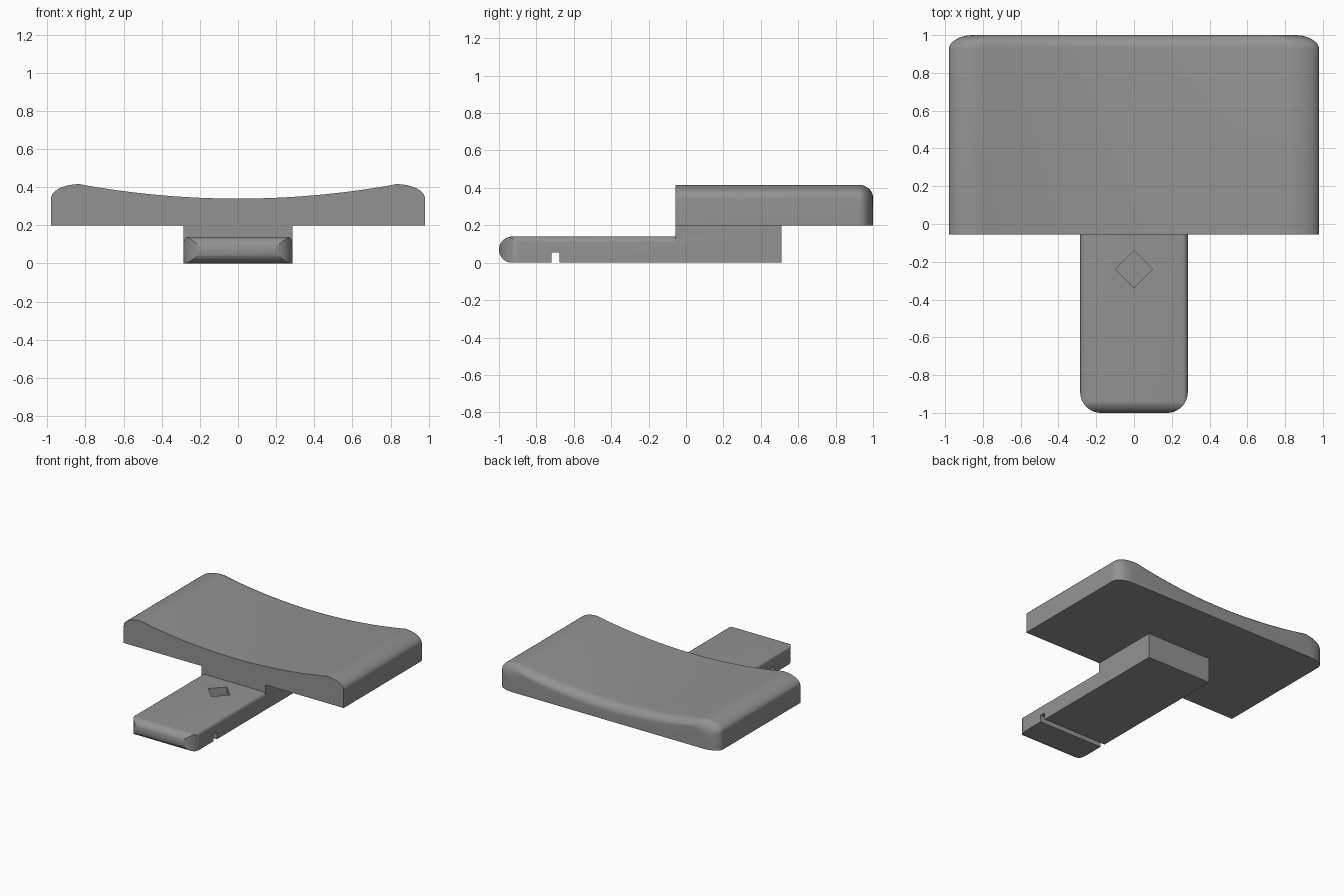
import bpy, bmesh, math
from mathutils import Vector

if "Cube" in bpy.data.objects:
    bpy.data.objects.remove(bpy.data.objects["Cube"])

grey = bpy.data.materials.new("neutral grey")
grey.diffuse_color = (0.29, 0.29, 0.29, 1)
grey.use_nodes = True
grey.node_tree.nodes["Principled BSDF"].inputs["Base Color"].default_value = grey.diffuse_color


def finish(name, bm):
    bmesh.ops.recalc_face_normals(bm, faces=bm.faces)
    me = bpy.data.meshes.new(name)
    bm.to_mesh(me)
    bm.free()
    me.materials.append(grey)
    ob = bpy.data.objects.new(name, me)
    bpy.context.collection.objects.link(ob)
    return ob


def extrude(name, outline, to3d, start, end):
    """Prism: 2D outline swept from start to end, to3d(a, b, depth) sets the axes."""
    bm = bmesh.new()
    face = bm.faces.new([bm.verts.new(to3d(a, b, start)) for a, b in outline])
    ext = bmesh.ops.extrude_face_region(bm, geom=[face])
    shift = Vector(to3d(0, 0, end)) - Vector(to3d(0, 0, start))
    bmesh.ops.translate(bm, vec=shift, verts=[g for g in ext["geom"] if isinstance(g, bmesh.types.BMVert)])
    return finish(name, bm)


def arc(cx, cy, rx, ry, a0, a1, n=10):
    angles = [math.radians(a0 + (a1 - a0) * i / n) for i in range(n + 1)]
    return [(cx + rx * math.cos(a), cy + ry * math.sin(a)) for a in angles]


def boolean(target, tool, operation):
    mod = target.modifiers.new(operation, 'BOOLEAN')
    mod.operation, mod.solver, mod.object = operation, 'EXACT', tool
    bpy.context.view_layer.objects.active = target
    bpy.ops.object.modifier_apply(modifier=mod.name)
    bpy.data.objects.remove(tool)


def smooth(ob):
    bpy.ops.object.select_all(action='DESELECT')
    ob.select_set(True)
    bpy.context.view_layer.objects.active = ob
    bpy.ops.object.shade_smooth_by_angle(angle=math.radians(30))


def along_x(a, b, d): return (d, a, b)
def along_y(a, b, d): return (a, d, b)
def along_z(a, b, d): return (a, b, d)


# Curved pad: dished top with rounded shoulders, lofted along y
W, FRONT, BACK = 0.98, -0.055, 1.0
half = [(0.78 * i / 16, 0.34 + 0.1094 * (0.78 * i / 16) ** 2) for i in range(17)]
half += arc(0.83, 0.341, 0.15, 0.075, 90, 0, 12)
top = [(-x, z) for x, z in reversed(half[1:])] + half
stations = [(FRONT, W, 0)]
for i in range(11):                       # rounded back edge and back corners
    a = math.radians(9 * i)
    stations.append((BACK - 0.075 + 0.075 * math.sin(a),
                     W - 0.13 * (1 - math.cos(a)), 0.07 * (1 - math.cos(a))))
bm = bmesh.new()
rings = []
for y, w, drop in stations:
    k = w / W
    section = [(-w, 0.2)] + [(x * k, z - drop) for x, z in top] + [(w, 0.2)]
    rings.append([bm.verts.new((x, y, z)) for x, z in section])
for r, s in zip(rings, rings[1:]):
    for i in range(len(r)):
        j = (i + 1) % len(r)
        bm.faces.new((r[i], r[j], s[j], s[i]))
bm.faces.new(rings[0])
bm.faces.new(rings[-1])
smooth(finish("curved_pad", bm))

# Stem: stepped side profile with a round nose and a cross slot underneath
slot = [(-0.72, 0), (-0.72, 0.055), (-0.675, 0.055), (-0.675, 0)]
nose = arc(-0.93, 0.07, 0.07, 0.07, 90, 270, 20)
side = nose + slot + [(0.51, 0), (0.51, 0.2), (FRONT, 0.2), (FRONT, 0.14)]
stem = extrude("stem", side, along_x, -0.285, 0.285)

# Rounded front corners in plan
plan = (arc(-0.175, -0.89, 0.11, 0.11, 180, 270) + arc(0.175, -0.89, 0.11, 0.11, 270, 360)
        + [(0.285, 0.6), (-0.285, 0.6)])
boolean(stem, extrude("plan_cutter", plan, along_z, -0.1, 0.3), 'INTERSECT')

# Softened upper edges of the tongue
for s in (-1, 1):
    edge = [(s * x, z) for x, z in arc(0.255, 0.11, 0.03, 0.03, 0, 90, 6)]
    edge = [(s * 0.3, 0.11)] + edge + [(s * 0.255, 0.16), (s * 0.3, 0.16)]
    boolean(stem, extrude("edge_cutter", edge, along_y, -1.1, FRONT), 'DIFFERENCE')

# Diamond recess in the tongue
diamond = [(0.098, -0.24), (0, -0.142), (-0.098, -0.24), (0, -0.338)]
boolean(stem, extrude("diamond_cutter", diamond, along_z, 0.04, 0.25), 'DIFFERENCE')
smooth(stem)
